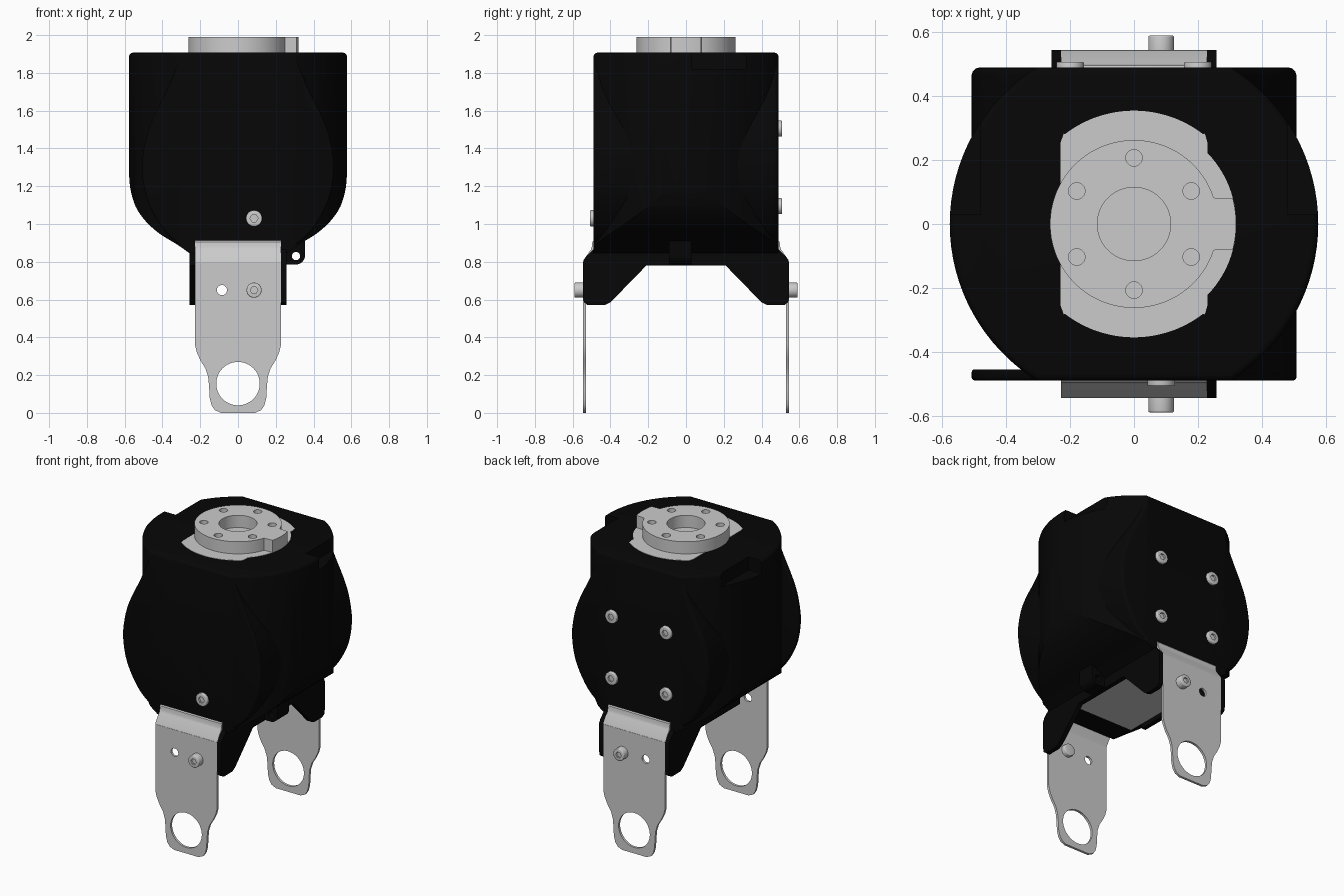
import bpy, bmesh
from math import sin, cos, pi, radians, asin, acos

if "Cube" in bpy.data.objects:
    bpy.data.objects.remove(bpy.data.objects["Cube"])

black = bpy.data.materials.new("black_plastic")
black.diffuse_color = (0.002, 0.002, 0.002, 1)
black.use_nodes = True
black.node_tree.nodes["Principled BSDF"].inputs["Base Color"].default_value = black.diffuse_color


def arc(r, a0, a1, n, cx=0, cy=0):
    """Points along an arc, angles in radians."""
    return [(cx + r * cos(a0 + (a1 - a0) * i / n), cy + r * sin(a0 + (a1 - a0) * i / n)) for i in range(n + 1)]


def circle(r, n=48, cx=0, cy=0):
    return arc(r, 0, 2 * pi, n, cx, cy)[:-1]


def box(x0, x1, y0, y1):
    return [(x0, y0), (x1, y0), (x1, y1), (x0, y1)]


def mirrored(half):
    """Close a half outline by mirroring it in the first coordinate."""
    return half + [(-u, v) for u, v in reversed(half)]


def refine(p, n=3):
    """Catmull-Rom subdivision of an open curve."""
    q = [p[0]] + p + [p[-1]]
    out = []
    for a, b, c, d in zip(q, q[1:], q[2:], q[3:]):
        for i in range(n):
            t = i / n
            out.append(tuple(.5 * (2 * b[k] + (c[k] - a[k]) * t + (2 * a[k] - 5 * b[k] + 4 * c[k] - d[k]) * t * t
                                   + (3 * b[k] - a[k] - 3 * c[k] + d[k]) * t ** 3) for k in (0, 1)))
    return out + [p[-1]]


def activate(ob):
    bpy.ops.object.select_all(action='DESELECT')
    ob.select_set(True)
    bpy.context.view_layer.objects.active = ob


def smooth(ob):
    activate(ob)
    bpy.ops.object.shade_smooth_by_angle(angle=radians(32))


def prism(name, outline, axis, lo, hi, mat=None, bevel=0):
    """Extrude a 2D outline along an axis between lo and hi."""
    place = {'x': lambda u, v, w: (w, u, v), 'y': lambda u, v, w: (u, w, v), 'z': lambda u, v, w: (u, v, w)}[axis]
    bm = bmesh.new()
    f = bm.faces.new([bm.verts.new(place(u, v, lo)) for u, v in outline])
    ext = bmesh.ops.extrude_face_region(bm, geom=[f])
    bmesh.ops.translate(bm, verts=[e for e in ext['geom'] if isinstance(e, bmesh.types.BMVert)],
                        vec=place(0, 0, hi - lo))
    bmesh.ops.recalc_face_normals(bm, faces=bm.faces)
    me = bpy.data.meshes.new(name)
    bm.to_mesh(me)
    bm.free()
    ob = bpy.data.objects.new(name, me)
    bpy.context.collection.objects.link(ob)
    if mat:
        me.materials.append(mat)
    if bevel:
        m = ob.modifiers.new("bevel", 'BEVEL')
        m.width, m.segments, m.limit_method, m.angle_limit = bevel, 3, 'ANGLE', radians(40)
        activate(ob)
        bpy.ops.object.modifier_apply(modifier=m.name)
    smooth(ob)
    return ob


def combine(ob, other, op='DIFFERENCE'):
    m = ob.modifiers.new("bool", 'BOOLEAN')
    m.object, m.operation, m.solver = other, op, 'EXACT'
    activate(ob)
    bpy.ops.object.modifier_apply(modifier=m.name)
    bpy.data.objects.remove(other)
    smooth(ob)


# Main housing: flat-sided vertical cylinder trimmed by the front profile
R, Y = 0.577, 0.49
t = asin(Y / R)
core = prism("housing_core", arc(R, -t, t, 32) + arc(R, pi - t, pi + t, 32), 'z', 0.7, 1.907, black, .02)
side = [(.577, 1.27), (.572, 1.2), (.556, 1.13), (.53, 1.07), (.48, 1.005), (.41, .945), (.32, .89), (.25, .84)]
combine(core, prism("trim", mirrored([(.6, 2), (.6, 1.29)] + refine(side)), 'y', -1, 1), 'INTERSECT')
for s in (-1, 1):
    # stepped relief at the top of both sides
    x0, x1 = sorted((s * .48, s * .7))
    combine(core, prism("cut", box(x0, x1, .03, .7), 'z', 1.82, 2.1))

# Bulged side drums that flow into the neck, and the thin front cover
bulge = refine([(.25, .86), (.32, .9), (.39, .965), (.45, 1.06), (.49, 1.16), (.508, 1.28), (.503, 1.37),
                (.48, 1.48), (.44, 1.58), (.39, 1.68), (.345, 1.78), (.31, 1.87)])
prism("rear_drum", mirrored(bulge), 'y', .03, Y, black, .025)
prism("front_cover", mirrored(bulge), 'y', -Y, -.455, black, .01)
prism("front_right_drum", [(0, .86)] + bulge + [(0, 1.87)], 'y', -Y, .03, black, .025)

# Output flange: flush base, raised round hub, stop tab, bolt holes
a, b = acos(.23 / .355) + .05, acos(.23 / .32)
left_end = [(-.22, .283), (-.23, .255), (-.23, -.255), (-.22, -.283)]
base = (arc(.355, a, pi - a, 24) + left_end + arc(.355, pi + a, 2 * pi - a, 24)
        + [(.222, -.283), (.23, -.255)] + arc(.32, -b, b, 24) + [(.23, .255), (.222, .283)])
prism("flange_base", base, 'z', 1.85, 1.909)
hub = prism("output_hub", circle(.263, 72), 'z', 1.87, 1.99)
combine(hub, prism("tab", [(.2, -.085)] + arc(.32, -.25, .25, 8) + [(.2, .085)], 'z', 1.87, 1.99), 'UNION')
for i in range(6):
    g = radians(30 + 60 * i)
    combine(hub, prism("cut", circle(.026, 20, .207 * cos(g), .207 * sin(g)), 'z', 1.92, 2.1))
combine(hub, prism("cut", circle(.115, 48), 'z', 1.89, 2.1))


def screw(name, x, z, y0, y1, r=.043):
    """Cap screw along y whose head ends at y1, with a hex socket."""
    ob = prism(name, circle(r, 32, x, z), 'y', min(y0, y1), max(y0, y1), None, .005)
    s = 1 if y1 > y0 else -1
    lo, hi = sorted((y1 - s * .012, y1 + s * .05))
    combine(ob, prism("cut", circle(r * .5, 6, x, z), 'y', lo, hi))


screw("front_screw", .085, 1.03, -.45, -.508)
for x in (-.2, .2):
    for z in (1.095, 1.505):
        screw("rear_screw", x, z, .45, .508)

# Sheet-metal legs, front and back
half = [(.228, .80), (.228, .36), (.218, .32), (.2, .28), (.172, .235), (.158, .19), (.153, .14), (.15, .08),
        (.14, .04), (.122, .014), (.09, 0)]
bend = [(.545, .79), (.542, .81), (.503, .865), (.498, .88), (.496, .905), (.485, .917), (.44, .917),
        (.44, .902), (.475, .902), (.483, .88), (.488, .86), (.527, .80), (.529, .79)]
for s, label in ((-1, "front"), (1, "rear")):
    lo, hi = sorted((s * .545, s * .529))
    leg = prism(label + "_leg", mirrored(half), 'y', lo, hi)
    combine(leg, prism("cut", circle(.115, 48, 0, .155), 'y', -1, 1))
    combine(leg, prism("cut", circle(.027, 24, -.085, .65), 'y', -1, 1))
    # bent upper strip
    prism(label + "_leg_bend", [(s * y, z) for y, z in bend], 'x', -.228, .228)
    screw(label + "_leg_screw", .085, .65, s * .5, s * .59, .04)

# Black side flanges of the lower bracket; the left one stops before the front leg
flange = [(.21, .78), (.40, .585), (.43, .57), (.52, .57), (.54, .585), (.545, .61), (.545, .80), (.535, .82),
          (.49, .865), (.45, .95)]
prism("right_bracket_side", mirrored(flange), 'x', .228, .258, black)
prism("left_bracket_side", flange + [(-.2, .95), (-.2, .78)], 'x', -.258, -.228, black)

# Grey underside plate between the bracket sides
prism("underside_plate", box(-.228, .228, -.3, .3), 'z', .81, .86)

# Cable ear on the lower right
ear = prism("cable_ear", [(.24, .95), (.355, .95)] + arc(.05, 0, -pi / 2, 8, .305, .835) + [(.24, .785)],
            'y', -.09, .03, black)
combine(ear, prism("cut", circle(.022, 24, .307, .83), 'y', -.5, .5))
